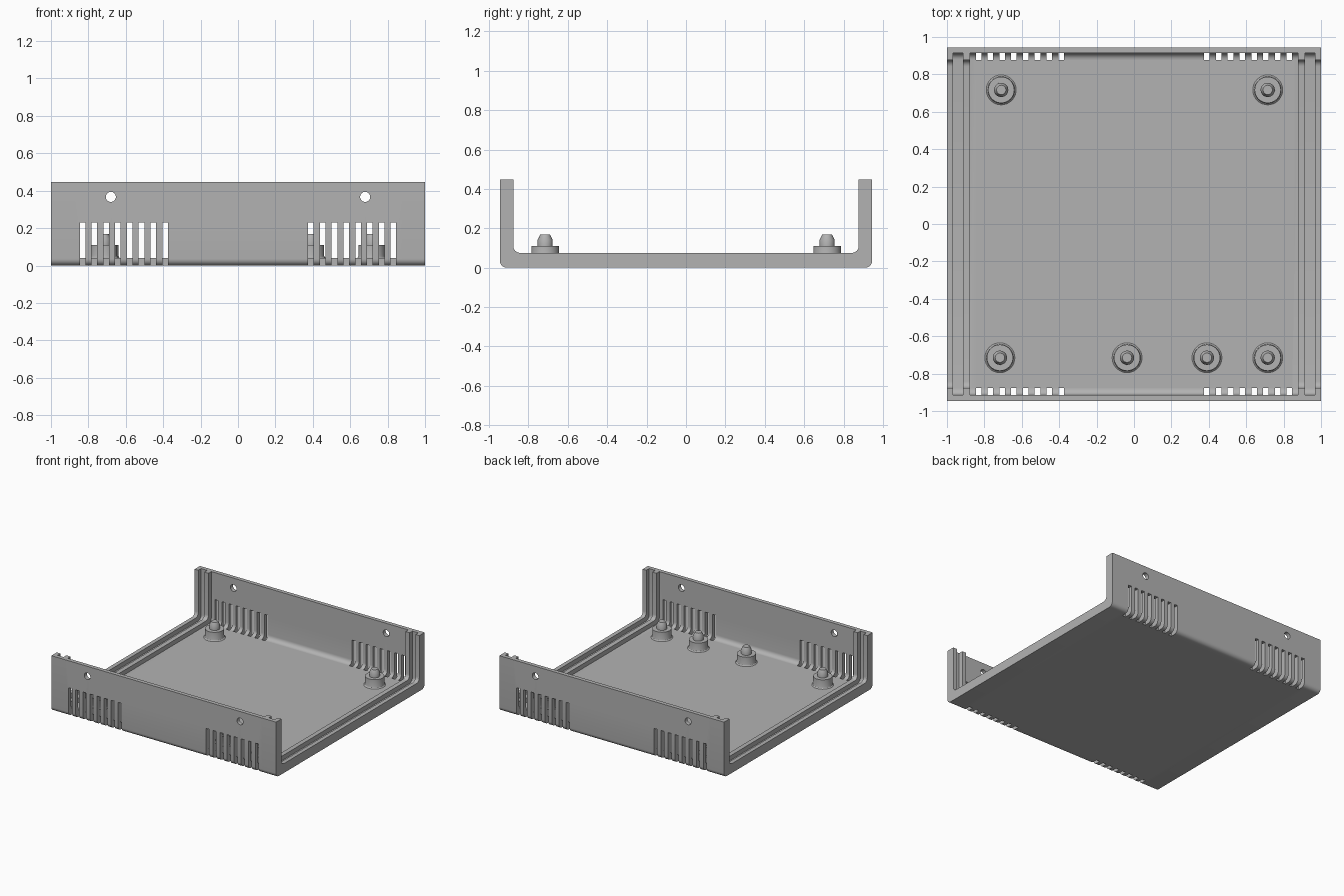
import bpy, bmesh, math
from mathutils import Matrix, Vector

cube = bpy.data.objects.get("Cube")
if cube:
    bpy.data.objects.remove(cube)

HALF_X, HALF_Y, HEIGHT = 1.0, 0.945, 0.447
RIM, THIN, FILLET = 0.068, 0.032, 0.035

grey = bpy.data.materials.new("plastic grey")
grey.use_nodes = True
colour = (0.45, 0.45, 0.45, 1)
grey.diffuse_color = colour
grey.node_tree.nodes["Principled BSDF"].inputs["Base Color"].default_value = colour


def make_object(name, bm):
    bmesh.ops.recalc_face_normals(bm, faces=bm.faces)
    mesh = bpy.data.meshes.new(name)
    bm.to_mesh(mesh)
    bm.free()
    mesh.materials.append(grey)
    obj = bpy.data.objects.new(name, mesh)
    bpy.context.collection.objects.link(obj)
    return obj


def smooth(obj):
    bpy.ops.object.select_all(action='DESELECT')
    obj.select_set(True)
    bpy.context.view_layer.objects.active = obj
    bpy.ops.object.shade_smooth_by_angle(angle=math.radians(30))


def side(wall, floor, radius, steps=6):
    """One wall from its top edge down round the corner, as (y, z)."""
    pts = [(wall, HEIGHT)]
    for i in range(steps + 1):
        a = math.pi / 2 * i / steps
        pts.append((wall - radius + radius * math.cos(a),
                    floor + radius - radius * math.sin(a)))
    return pts


def channel(thickness, floor):
    """Closed U-shaped cross-section."""
    outer = side(HALF_Y, 0, FILLET)
    inner = side(HALF_Y - thickness, floor, FILLET)
    flip = lambda pts: [(-y, z) for y, z in reversed(pts)]
    return outer + flip(outer) + flip(inner)[::-1] + inner[::-1]


# Tray: U channel with two ribs and a panel groove at each open end
rim, thin = channel(RIM, 0.075), channel(THIN, 0.039)
half = [(-HALF_X, rim), (-0.967, rim), (-0.967, thin),
        (-0.914, thin), (-0.914, rim), (-0.877, rim), (-0.877, thin)]
stations = half + [(-x, p) for x, p in reversed(half)]
bm = bmesh.new()
loops = [[bm.verts.new((x, y, z)) for y, z in p] for x, p in stations]
n = len(rim)
for a, b in zip(loops, loops[1:]):
    for i in range(n):
        j = (i + 1) % n
        bm.faces.new((a[i], a[j], b[j], b[i]))
bm.faces.new(loops[0])
bm.faces.new(loops[-1])
bmesh.ops.remove_doubles(bm, verts=bm.verts, dist=1e-5)
tray = make_object("tray", bm)

# Cutter: vent slots and screw holes in both walls
bm = bmesh.new()
for sy in (-1, 1):
    for sx in (-1, 1):
        for i in range(8):
            size = Matrix.Diagonal((0.03, 0.2, 0.33, 1))
            place = Matrix.Translation((sx * (0.39 + i * 0.063), sy * 0.977, 0.065))
            bmesh.ops.create_cube(bm, size=1, matrix=place @ size)
        place = Matrix.Translation((sx * 0.68, sy * 0.93, 0.367))
        bmesh.ops.create_cone(bm, cap_ends=True, segments=32, radius1=0.027,
                              radius2=0.027, depth=0.2,
                              matrix=place @ Matrix.Rotation(math.pi / 2, 4, 'X'))
cutter = make_object("wall_cutter", bm)
cutter.hide_render = True
bpy.context.view_layer.objects.active = tray
mod = tray.modifiers.new("openings", 'BOOLEAN')
mod.operation, mod.solver, mod.object = 'DIFFERENCE', 'EXACT', cutter
bpy.ops.object.modifier_apply(modifier=mod.name)
bpy.data.objects.remove(cutter)
smooth(tray)

# Standoffs: flared base with a tapered locating pin
PROFILE = [(0, 0.03), (0.08, 0.03), (0.08, 0.039), (0.073, 0.045), (0.07, 0.055),
           (0.07, 0.11), (0.038, 0.11), (0.038, 0.142), (0.025, 0.168), (0, 0.168)]
spots = [(-0.71, 0.717), (0.715, 0.717)]
spots += [(x, -0.715) for x in (-0.717, -0.037, 0.39, 0.715)]
for k, (x, y) in enumerate(spots):
    bm = bmesh.new()
    verts = [bm.verts.new((r, 0, z)) for r, z in PROFILE]
    edges = [bm.edges.new(pair) for pair in zip(verts, verts[1:])]
    bmesh.ops.spin(bm, geom=verts + edges, cent=Vector(), axis=(0, 0, 1),
                   angle=math.tau, steps=32)
    bmesh.ops.remove_doubles(bm, verts=bm.verts, dist=1e-5)
    post = make_object(f"standoff_{k + 1}", bm)
    post.location = (x, y, 0)
    smooth(post)
